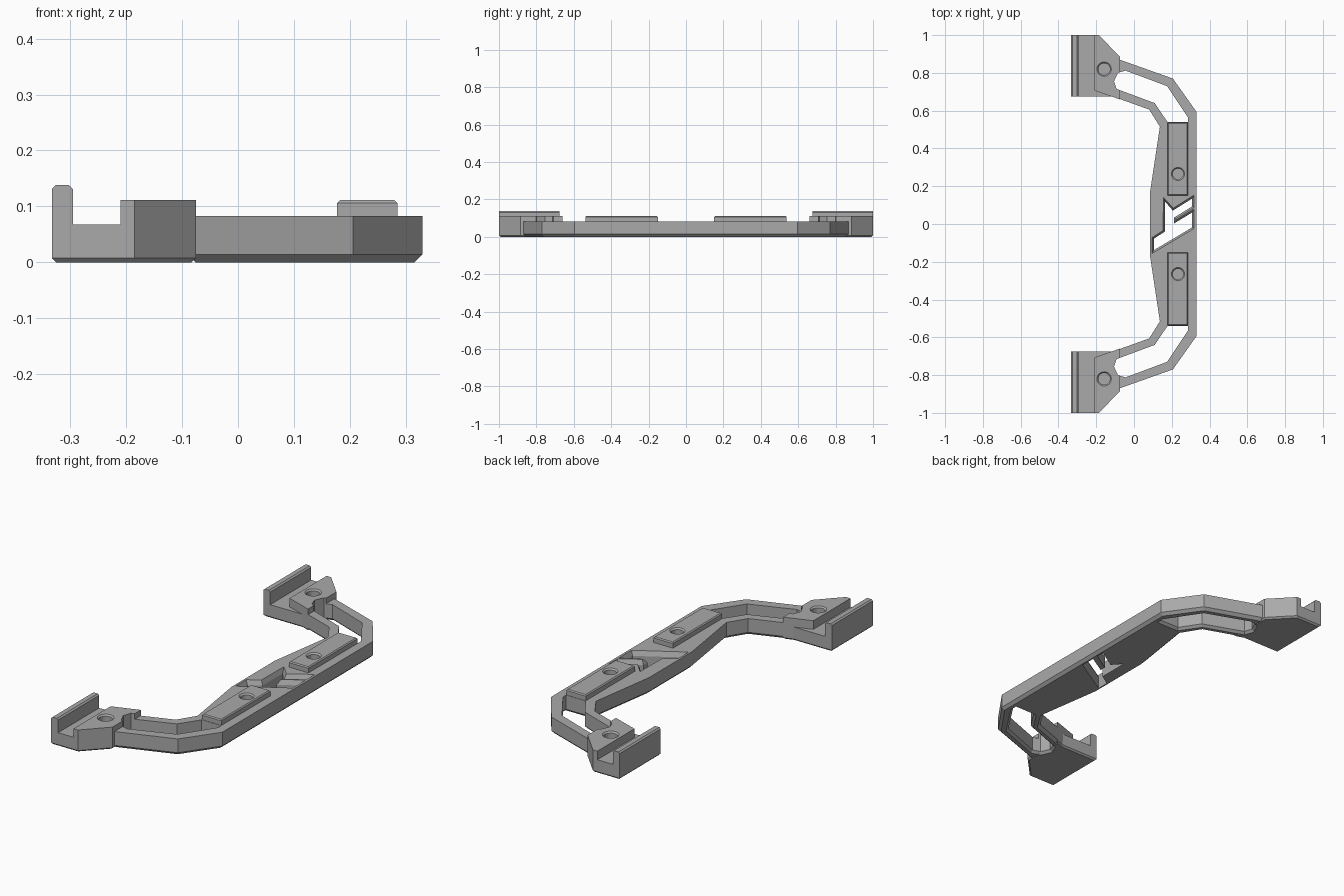
import bpy, bmesh, math
from mathutils import Vector

if "Cube" in bpy.data.objects:
    bpy.data.objects.remove(bpy.data.objects["Cube"], do_unlink=True)

grey = bpy.data.materials.new("mid grey")
grey.use_nodes = True
colour = (0.4, 0.4, 0.4, 1)
grey.diffuse_color = colour
grey.node_tree.nodes["Principled BSDF"].inputs["Base Color"].default_value = colour


def inset(pts, d):
    """Shrink a counter-clockwise outline by d (negative grows it)."""
    out = []
    for i, p in enumerate(pts):
        a, b, c = Vector(pts[i - 1]), Vector(p), Vector(pts[(i + 1) % len(pts)])
        u, v = (b - a).normalized(), (c - b).normalized()
        n, m = Vector((-u.y, u.x)), Vector((-v.y, v.x))
        out.append(b + (n + m) * d / max(0.3, 1 + n.dot(m)))
    return out


def loft(name, pts, levels):
    """Stack an outline at (height, inset) levels into a closed solid."""
    area = sum(pts[i - 1][0] * p[1] - p[0] * pts[i - 1][1] for i, p in enumerate(pts))
    if area < 0:
        pts = pts[::-1]
    bm = bmesh.new()
    rings = [[bm.verts.new((p[0], p[1], z)) for p in inset(pts, d)] for z, d in levels]
    n = len(pts)
    for lo, hi in zip(rings, rings[1:]):
        for i in range(n):
            j = (i + 1) % n
            bm.faces.new((lo[i], lo[j], hi[j], hi[i]))
    bm.faces.new(rings[0][::-1])
    bm.faces.new(rings[-1])
    return finish(name, bm)


def finish(name, bm):
    bmesh.ops.recalc_face_normals(bm, faces=bm.faces)
    me = bpy.data.meshes.new(name)
    bm.to_mesh(me)
    bm.free()
    me.materials.append(grey)
    ob = bpy.data.objects.new(name, me)
    bpy.context.collection.objects.link(ob)
    return ob


def combine(target, tool, operation):
    """Apply a boolean and discard the tool."""
    mod = target.modifiers.new("join", 'BOOLEAN')
    mod.operation, mod.object, mod.solver = operation, tool, 'EXACT'
    bpy.context.view_layer.objects.active = target
    bpy.ops.object.modifier_apply(modifier=mod.name)
    bpy.data.objects.remove(tool, do_unlink=True)


def flip(pts, s):
    return [(x, y * s) for x, y in pts]


def circle(x, y, r, n=24):
    return [(x + r * math.cos(math.tau * i / n), y + r * math.sin(math.tau * i / n))
            for i in range(n)]


# Bent handle body, mirrored front to back
half = [(0.33, 0.595), (0.206, 0.77), (-0.09, 0.875), (-0.09, 0.667),
        (0.08, 0.606), (0.137, 0.515), (0.085, 0.17)]
handle = loft("handle", half + flip(half, -1)[::-1], [(0, 0.014), (0.014, 0), (0.083, 0)])

clip = [(-0.333, 0.676), (-0.12, 0.676), (-0.075, 0.66), (-0.075, 0.885),
        (-0.185, 1), (-0.333, 1)]
block = [(-0.21, 0.707), (-0.075, 0.66), (-0.075, 0.885), (-0.185, 1), (-0.21, 1)]
lip = [(-0.333, 0.676), (-0.295, 0.676), (-0.295, 1), (-0.333, 1)]
pad = [(0.177, 0.15), (0.285, 0.15), (0.285, 0.538), (0.177, 0.538)]
slot = [(0.177, 0.54), (0.285, 0.54), (0.285, 0.565), (0.175, 0.73), (-0.045, 0.812),
        (-0.085, 0.80), (-0.106, 0.755), (-0.092, 0.715), (0.11, 0.64)]

for s in (1, -1):
    # End clip: floor, raised block and upright lip
    combine(handle, loft("clip_floor", flip(clip, s), [(0, 0.008), (0.008, 0), (0.068, 0)]), 'UNION')
    combine(handle, loft("clip_block", flip(block, s), [(0.03, 0), (0.111, 0)]), 'UNION')
    wall = loft("clip_lip", flip(lip, s), [(0.03, 0), (0.131, 0), (0.138, 0.007)])
    for v in wall.data.vertices:  # keep the lip ends square
        v.co.y = s * (1 if abs(v.co.y) > 0.84 else 0.676)
    combine(handle, wall, 'UNION')
    # Raised mounting pad
    combine(handle, loft("pad", flip(pad, s), [(0.06, 0), (0.106, 0), (0.111, 0.005)]), 'UNION')
    # Long opening through the arm, flared underneath
    combine(handle, loft("arm_slot", flip(slot, s),
                         [(-0.002, -0.014), (0.012, 0), (0.2, 0)]), 'DIFFERENCE')
    # Blind screw holes with a bevelled rim
    for x, y, r in ((0.233, 0.265, 0.028), (-0.158, 0.82, 0.031)):
        combine(handle, loft("screw_hole", circle(x, y * s, r),
                             [(0.04, 0), (0.104, 0), (0.113, -0.009)]), 'DIFFERENCE')

# Slanted window through the middle with a single diagonal bar
window = [(0.164, 0.119), (0.206, 0.071), (0.308, 0.135), (0.308, 0.093), (0.212, 0.034),
          (0.212, 0.003), (0.308, 0.061), (0.308, -0.018), (0.106, -0.138),
          (0.106, -0.077), (0.164, -0.04)]
combine(handle, loft("window", window, [(-0.01, 0), (0.06, 0), (0.085, -0.011)]), 'DIFFERENCE')

for p in handle.data.polygons:
    p.use_smooth = False
    p.material_index = 0
